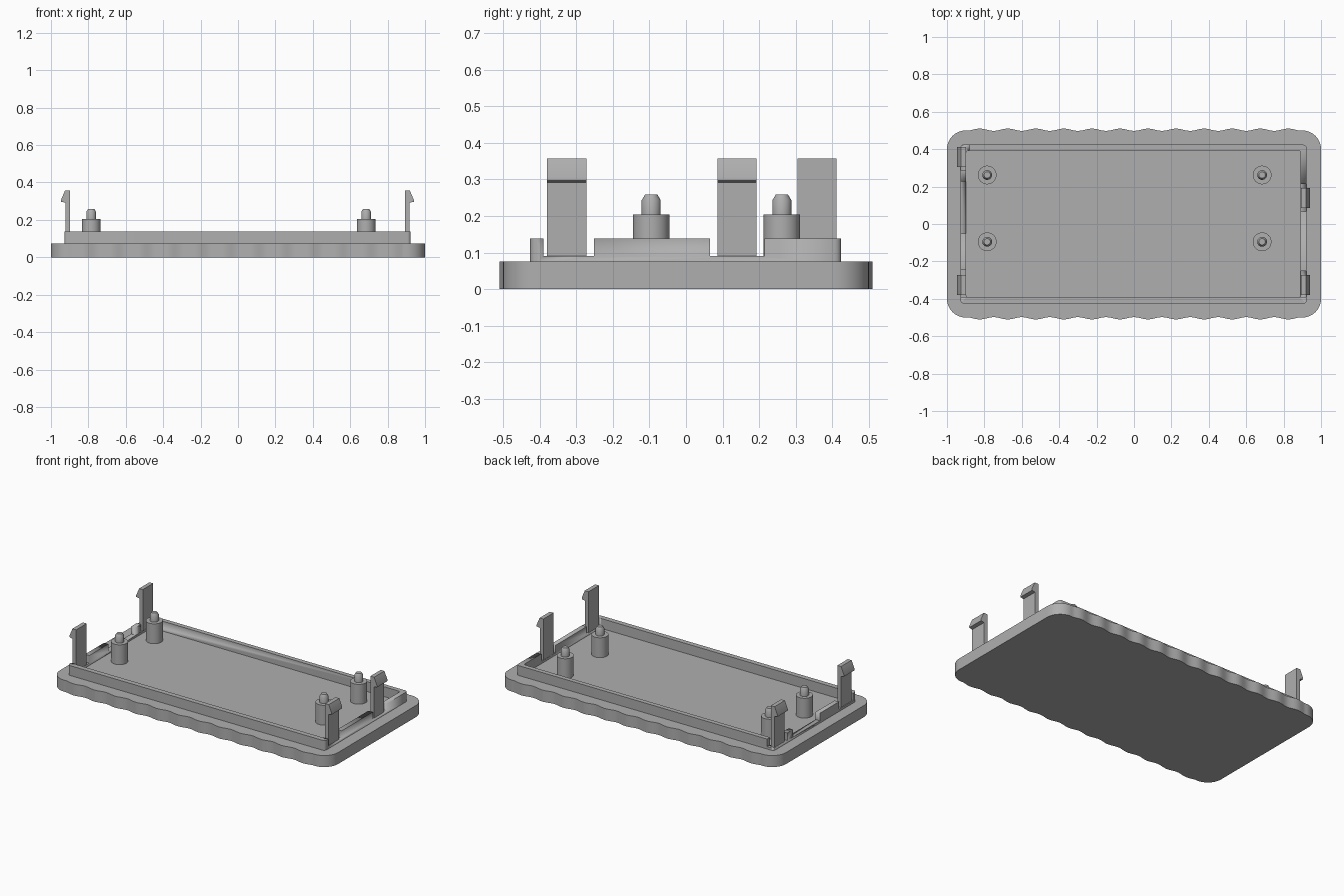
import bpy, bmesh
from math import cos, sin, pi, radians

if "Cube" in bpy.data.objects:
    bpy.data.objects.remove(bpy.data.objects["Cube"])

GREY = (0.43, 0.43, 0.43, 1)
grey = bpy.data.materials.new("grey plastic")
grey.use_nodes = True
grey.diffuse_color = GREY
grey.node_tree.nodes["Principled BSDF"].inputs["Base Color"].default_value = GREY


def finish(name, bm):
    bmesh.ops.recalc_face_normals(bm, faces=bm.faces)
    mesh = bpy.data.meshes.new(name)
    bm.to_mesh(mesh)
    bm.free()
    mesh.materials.append(grey)
    ob = bpy.data.objects.new(name, mesh)
    bpy.context.collection.objects.link(ob)
    bpy.ops.object.select_all(action="DESELECT")
    ob.select_set(True)
    bpy.context.view_layer.objects.active = ob
    bpy.ops.object.shade_smooth_by_angle(angle=radians(35))
    return ob


def prism(name, points, offset):
    """Extrude a closed outline of 3D points by an offset vector."""
    bm = bmesh.new()
    face = bm.faces.new([bm.verts.new(p) for p in points])
    new = bmesh.ops.extrude_face_region(bm, geom=[face])["geom"]
    bmesh.ops.translate(bm, vec=offset,
                        verts=[v for v in new if isinstance(v, bmesh.types.BMVert)])
    # Extrusion drops the starting face, so close the open end
    edges = [e for e in bm.edges if e.is_boundary]
    if edges:
        bmesh.ops.holes_fill(bm, edges=edges)
    return finish(name, bm)


def box(name, x, y, z):
    outline = [(x[0], y[0], z[0]), (x[1], y[0], z[0]), (x[1], y[1], z[0]), (x[0], y[1], z[0])]
    return prism(name, outline, (0, 0, z[1] - z[0]))


def arc(cx, cy, r, start, steps):
    return [(cx + r * cos(start + pi / 2 * i / steps), cy + r * sin(start + pi / 2 * i / steps))
            for i in range(steps + 1)]


def rounded_rect(x0, x1, y0, y1, r, steps=4):
    return (arc(x1 - r, y1 - r, r, 0, steps) + arc(x0 + r, y1 - r, r, pi / 2, steps)
            + arc(x0 + r, y0 + r, r, pi, steps) + arc(x1 - r, y0 + r, r, 3 * pi / 2, steps))


# Base plate with rippled long edges
PLATE_TOP = 0.075
wave = []
for i in range(1, 144):
    x = 0.9 - 1.8 * i / 144
    wave.append((x, 0.504 - 0.006 * cos(2 * pi * x / 0.15)))
half = arc(0.9, 0.4, 0.1, 0, 10) + wave + arc(-0.9, 0.4, 0.1, pi / 2, 10)
outline = half + [(-x, -y) for x, y in half]
prism("base_plate", [(x, y, 0) for x, y in outline], (0, 0, PLATE_TOP))

# Raised rim, a rounded rectangular ring
RIM_TOP = 0.139
outer = rounded_rect(-0.928, 0.923, -0.426, 0.424, 0.018)
inner = rounded_rect(-0.897, 0.891, -0.393, 0.394, 0.012)
bm = bmesh.new()
loops = [[bm.verts.new((x, y, z)) for x, y in pts]
         for pts, z in ((outer, 0.07), (outer, RIM_TOP), (inner, RIM_TOP), (inner, 0.07))]
for k, loop in enumerate(loops):
    after = loops[(k + 1) % len(loops)]
    for i in range(len(loop)):
        j = (i + 1) % len(loop)
        bm.faces.new((loop[i], loop[j], after[j], after[i]))
rim = finish("rim", bm)

# Notches in the short sides of the rim
NOTCHES = {1: [(-0.39, -0.252), (0.066, 0.214)],
           -1: [(-0.39, -0.246), (-0.05, 0.227), (0.285, 0.45)]}
for side, spans in NOTCHES.items():
    xs = (0.88, 0.96) if side > 0 else (-0.96, -0.88)
    for n, span in enumerate(spans):
        cutter = box(f"notch_cutter_{'left' if side > 0 else 'right'}_{n}", xs, span, (0.09, 0.2))
        cutter.hide_render = True
        cutter.display_type = "WIRE"
        mod = rim.modifiers.new("notch", "BOOLEAN")
        mod.operation = "DIFFERENCE"
        mod.solver = "EXACT"
        mod.object = cutter
        bpy.context.view_layer.objects.active = rim
        bpy.ops.object.modifier_apply(modifier=mod.name)
        bpy.data.objects.remove(cutter)

# Snap clips with outward hooks
CLIP = [(0, 0.07), (0.025, 0.07), (0.025, 0.292), (0.048, 0.297), (0.048, 0.307),
        (0.027, 0.357), (0, 0.357)]


def clip(name, side, x, y0, y1):
    prism(name, [(side * (x + u), y0, z) for u, z in CLIP], (0, y1 - y0, 0))


clip("left_front_clip", 1, 0.892, -0.38, -0.272)
clip("left_back_clip", 1, 0.892, 0.086, 0.192)
clip("right_front_clip", -1, 0.898, -0.38, -0.272)
clip("right_back_clip", -1, 0.898, 0.305, 0.411)

# Stepped locating posts
POST = [(0.05, 0.07), (0.05, 0.204), (0.026, 0.204), (0.026, 0.243), (0.017, 0.258)]


def post(name, cx, cy, sides=32):
    bm = bmesh.new()
    rings = [[bm.verts.new((cx + r * cos(2 * pi * i / sides), cy + r * sin(2 * pi * i / sides), z))
              for i in range(sides)] for r, z in POST]
    for a, b in zip(rings, rings[1:]):
        for i in range(sides):
            j = (i + 1) % sides
            bm.faces.new((a[i], a[j], b[j], b[i]))
    bm.faces.new(rings[0])
    bm.faces.new(rings[-1])
    finish(name, bm)


for side, x in (("left", 0.685), ("right", -0.785)):
    for end, y in (("front", -0.095), ("back", 0.262)):
        post(f"{side}_{end}_post", x, y)
